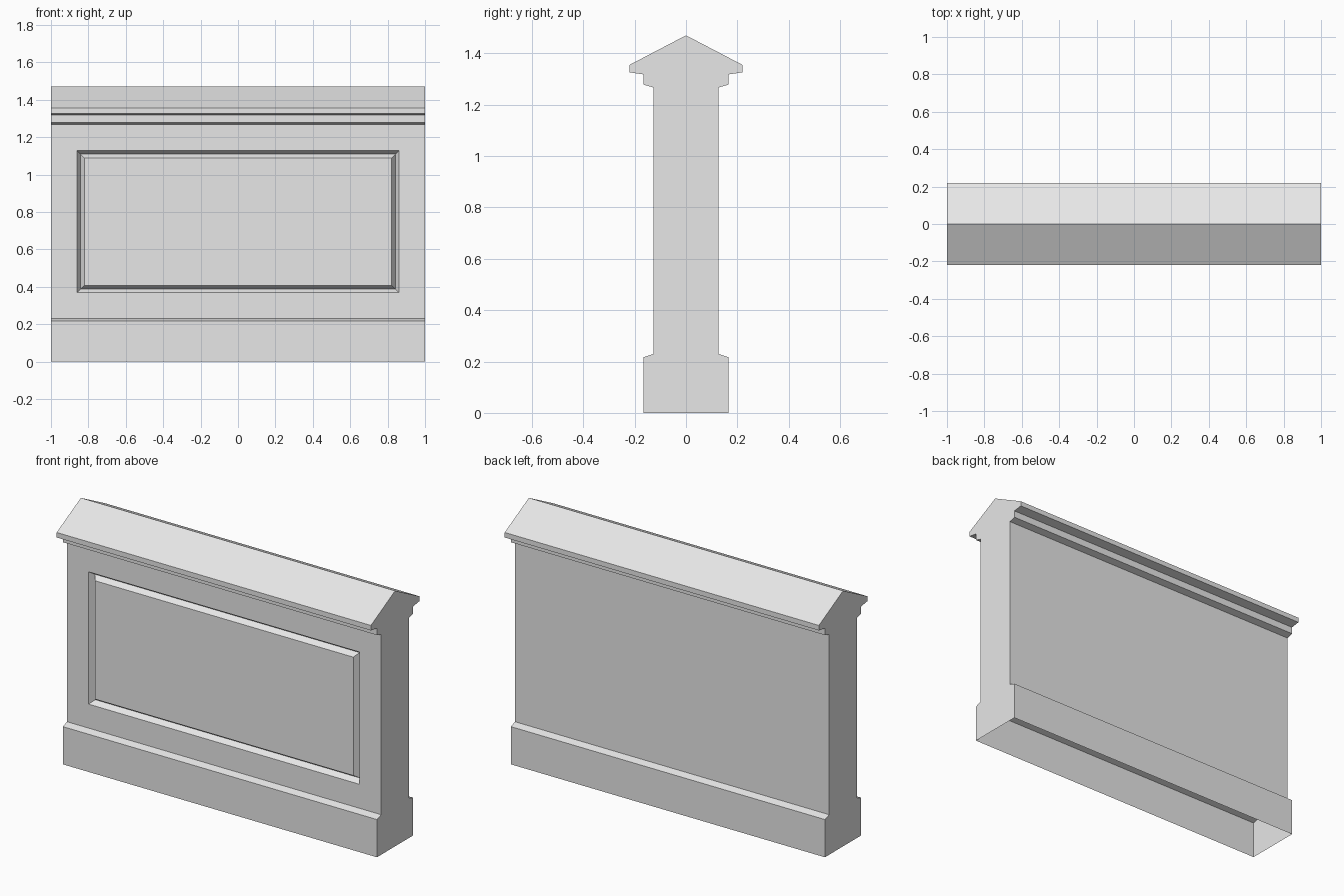
import bpy
import bmesh

cube = bpy.data.objects.get("Cube")
if cube:
    bpy.data.objects.remove(cube, do_unlink=True)

# Single stone colour
stone = bpy.data.materials.new("light_grey_stone")
stone.use_nodes = True
colour = (0.8, 0.8, 0.8, 1)
stone.diffuse_color = colour
stone.node_tree.nodes["Principled BSDF"].inputs["Base Color"].default_value = colour

# Half cross-section (depth, height): plinth, wall, moulding, pitched coping
half = [(0.165, 0), (0.165, 0.217), (0.126, 0.23), (0.126, 1.267),
        (0.165, 1.278), (0.165, 1.318), (0.22, 1.326), (0.22, 1.355)]
profile = [(-y, z) for y, z in half] + [(0, 1.47)] + half[::-1]

# Extrude the section along the length of the wall
bm = bmesh.new()
end = bm.faces.new([bm.verts.new((-1, y, z)) for y, z in profile])
swept = bmesh.ops.extrude_face_region(bm, geom=[end], use_keep_orig=True)["geom"]
bmesh.ops.translate(bm, vec=(2, 0, 0),
                    verts=[g for g in swept if isinstance(g, bmesh.types.BMVert)])
bmesh.ops.recalc_face_normals(bm, faces=bm.faces)

# Open underside
underside = [f for f in bm.faces if f.normal.z < -0.99]
bmesh.ops.delete(bm, geom=underside, context='FACES')

# V-groove framing a raised panel on the front wall face
front = max((f for f in bm.faces if f.normal.y < -0.99), key=lambda f: f.calc_area())
for thickness, depth in ((0.138, 0), (0.02, -0.03), (0.02, 0.03)):
    bmesh.ops.inset_region(bm, faces=[front], thickness=thickness, depth=0,
                           use_even_offset=True)
    bmesh.ops.translate(bm, vec=front.normal * depth, verts=front.verts)

mesh = bpy.data.meshes.new("panelled_wall")
bm.to_mesh(mesh)
bm.free()
mesh.materials.append(stone)
wall = bpy.data.objects.new("panelled_wall", mesh)
bpy.context.collection.objects.link(wall)
